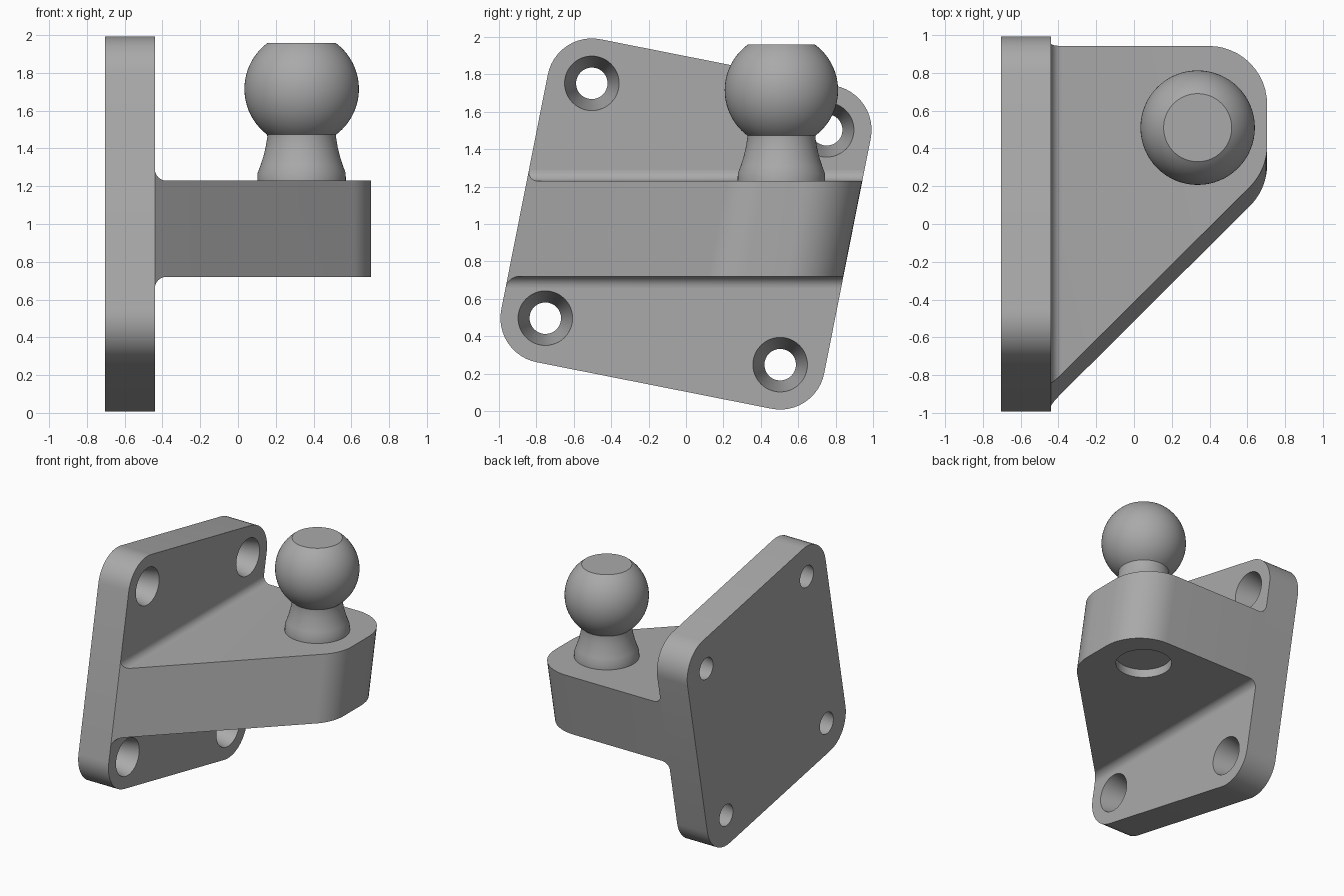
import bpy, bmesh, math
from mathutils import Matrix, Vector

if "Cube" in bpy.data.objects:
    bpy.data.objects.remove(bpy.data.objects["Cube"])

TILT = math.radians(11.2)
PLATE_BACK, PLATE_FACE = -0.705, -0.44
ARM_LOW, ARM_TOP = 0.72, 1.23
HALF = 0.88                        # half side of the plate
EDGE = HALF / math.cos(TILT)       # plate edge at mid height

steel = bpy.data.materials.new("grey steel")
steel.use_nodes = True
colour = (0.4, 0.4, 0.4, 1)
steel.diffuse_color = colour
steel.node_tree.nodes["Principled BSDF"].inputs["Base Color"].default_value = colour


def arc(cx, cy, r, start, end, steps=12):
    angles = [math.radians(start + (end - start) * i / steps) for i in range(steps + 1)]
    return [(cx + r * math.cos(a), cy + r * math.sin(a)) for a in angles]


def make_object(name, bm):
    bmesh.ops.recalc_face_normals(bm, faces=bm.faces)
    mesh = bpy.data.meshes.new(name)
    bm.to_mesh(mesh)
    bm.free()
    mesh.materials.append(steel)
    ob = bpy.data.objects.new(name, mesh)
    bpy.context.collection.objects.link(ob)
    return ob


def prism(name, points, place, low, high):
    """Extrude a flat outline; place maps (a, b, height) to a 3D point."""
    bm = bmesh.new()
    ends = [[bm.verts.new(place(a, b, h)) for a, b in points] for h in (low, high)]
    for ring in ends:
        bm.faces.new(ring)
    n = len(points)
    for i in range(n):
        j = (i + 1) % n
        bm.faces.new((ends[0][i], ends[0][j], ends[1][j], ends[1][i]))
    return make_object(name, bm)


def cone(name, r1, r2, depth, matrix):
    bm = bmesh.new()
    bmesh.ops.create_cone(bm, cap_ends=True, segments=48, radius1=r1, radius2=r2,
                          depth=depth, matrix=matrix)
    return make_object(name, bm)


def select(ob):
    bpy.ops.object.select_all(action="DESELECT")
    ob.select_set(True)
    bpy.context.view_layer.objects.active = ob


def boolean(ob, cutter, operation):
    select(ob)
    mod = ob.modifiers.new("cut", "BOOLEAN")
    mod.operation = operation
    mod.object = cutter
    mod.solver = "EXACT"
    bpy.ops.object.modifier_apply(modifier=mod.name)
    bpy.data.objects.remove(cutter)


def smooth(ob):
    select(ob)
    bpy.ops.object.shade_smooth_by_angle(angle=math.radians(30))


# Mounting plate: tilted rounded square with four tapered bolt holes
radius = 0.24
inner = HALF - radius
outline = []
for k, (sy, sz) in enumerate(((1, 1), (-1, 1), (-1, -1), (1, -1))):
    outline += arc(sy * inner, sz * inner, radius, 90 * k, 90 * k + 90)
tilt = Matrix.Translation((0, 0, 1)) @ Matrix.Rotation(-TILT, 4, "X")
plate = prism("mounting_plate", outline, lambda a, b, h: tilt @ Vector((h, a, b)),
              PLATE_BACK, PLATE_FACE)
thick = PLATE_FACE - PLATE_BACK
for sy in (1, -1):
    for sz in (1, -1):
        spot = tilt @ Vector(((PLATE_BACK + PLATE_FACE) / 2, sy * inner, sz * inner))
        turn = Matrix.Translation(spot) @ Matrix.Rotation(math.pi / 2, 4, "Y")
        boolean(plate, cone("hole_cutter", 0.083, 0.147, thick + 0.01, turn), "DIFFERENCE")
smooth(plate)

# Arm: filleted side section crossed with the tapered plan outline
f = 0.06
section = [(0.8, ARM_LOW), (0.8, ARM_TOP)]
section += arc(PLATE_FACE + f, ARM_TOP + f, f, 270, 180, 8)
section += arc(PLATE_FACE + f, ARM_LOW - f, f, 180, 90, 8)
arm = prism("bracket_arm", section, lambda a, b, h: Vector((a, h, b)), -1.2, 1.2)
plan = [(PLATE_FACE - 0.1, EDGE), (PLATE_FACE - 0.1, -EDGE), (PLATE_FACE, -EDGE)]
plan += arc(0.395, 0.371, 0.31, -45, 0) + arc(0.395, EDGE - 0.31, 0.31, 0, 90)
boolean(arm, prism("plan_cutter", plan, lambda a, b, h: Vector((a, b, h)), 0.3, 1.7), "INTERSECT")

# Lean the arm so its sides follow the tilted plate edges
for v in arm.data.vertices:
    v.co.y += math.tan(TILT) * (v.co.z - 1)

# Shallow round recess under the ball
BX, BY = 0.337, 0.51
boolean(arm, cone("recess_cutter", 0.2, 0.2, 0.13, Matrix.Translation((BX, BY, ARM_LOW))), "DIFFERENCE")
smooth(arm)

# Ball stud: flared collar, neck and flat-topped ball turned about one axis
profile = [(0, ARM_TOP), (0.234, ARM_TOP), (0.233, 1.27), (0.218, 1.31), (0.202, 1.36),
           (0.19, 1.41), (0.182, 1.46)]
profile += arc(0, 1.715, 0.303, -53, 53.5, 28) + [(0, 1.958)]
bm = bmesh.new()
verts = [bm.verts.new((r, 0, z)) for r, z in profile]
edges = [bm.edges.new(pair) for pair in zip(verts, verts[1:])]
bmesh.ops.spin(bm, geom=verts + edges, cent=(0, 0, 0), axis=(0, 0, 1),
               angle=math.tau, steps=64)
bmesh.ops.remove_doubles(bm, verts=bm.verts, dist=0.0005)
bmesh.ops.translate(bm, verts=bm.verts, vec=(BX, BY, 0))
smooth(make_object("ball_stud", bm))
